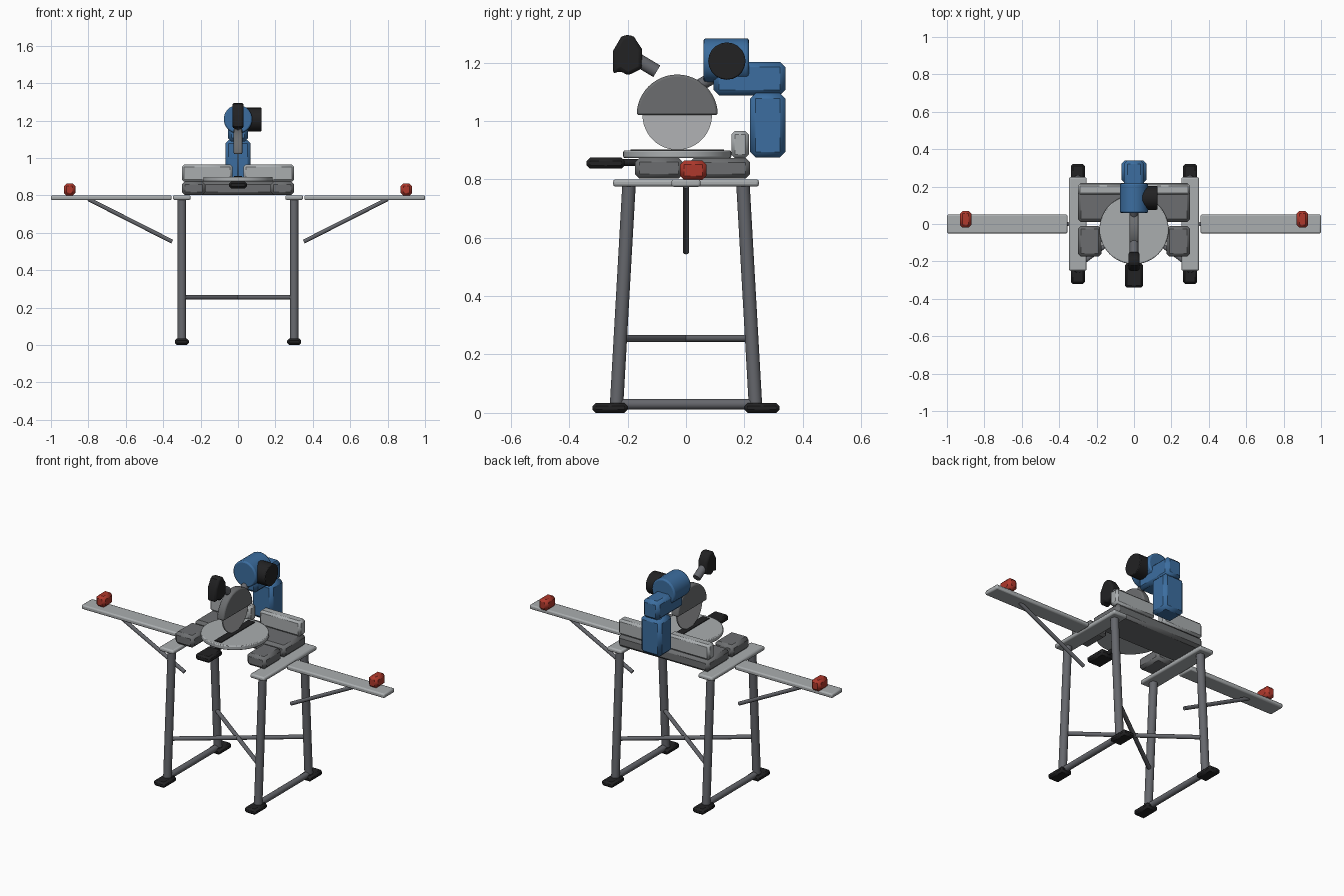
import bpy, bmesh, math
from mathutils import Vector

if "Cube" in bpy.data.objects:
    bpy.data.objects.remove(bpy.data.objects["Cube"], do_unlink=True)


def material(name, rgb):
    m = bpy.data.materials.new(name)
    m.use_nodes = True
    colour = (*rgb, 1.0)
    m.diffuse_color = colour
    m.node_tree.nodes["Principled BSDF"].inputs["Base Color"].default_value = colour
    return m


ALUMINIUM = material("light aluminium", (0.40, 0.42, 0.43))
STEEL = material("blade steel", (0.44, 0.45, 0.46))
TUBE = material("grey tube", (0.13, 0.135, 0.15))
CAST = material("dark cast metal", (0.15, 0.155, 0.16))
BLUE = material("blue paint", (0.045, 0.155, 0.35))
RED = material("red plastic", (0.43, 0.04, 0.025))
BLACK = material("black rubber", (0.016, 0.016, 0.017))


def finish(name, bm, mat, bevel=0.0, segments=1, smooth=True):
    bmesh.ops.recalc_face_normals(bm, faces=bm.faces)
    me = bpy.data.meshes.new(name)
    bm.to_mesh(me)
    bm.free()
    me.materials.append(mat)
    ob = bpy.data.objects.new(name, me)
    bpy.context.collection.objects.link(ob)
    if bevel:
        mod = ob.modifiers.new("Bevel", "BEVEL")
        mod.width = bevel
        mod.segments = segments
        mod.limit_method = "ANGLE"
        mod.angle_limit = math.radians(40)
    if smooth:
        bpy.ops.object.select_all(action="DESELECT")
        ob.select_set(True)
        bpy.context.view_layer.objects.active = ob
        bpy.ops.object.shade_smooth_by_angle(angle=math.radians(35))
    return ob


def box(name, xs, ys, zs, mat, bevel=0.01, segments=2):
    bm = bmesh.new()
    bmesh.ops.create_cube(bm, size=1)
    for v in bm.verts:
        for i, (lo, hi) in enumerate((xs, ys, zs)):
            v.co[i] = (lo + hi) / 2 + v.co[i] * (hi - lo)
    return finish(name, bm, mat, bevel, segments)


def rod(name, a, b, radius, mat, sides=24, bevel=0.0):
    a, b = Vector(a), Vector(b)
    bm = bmesh.new()
    bmesh.ops.create_cone(bm, cap_ends=True, segments=sides, radius1=radius,
                          radius2=radius, depth=(b - a).length)
    turn = (b - a).to_track_quat("Z", "Y").to_matrix()
    for v in bm.verts:
        v.co = turn @ v.co + (a + b) / 2
    return finish(name, bm, mat, bevel, 2)


def slab(name, outline, half, mat, bevel):
    """Side outline of (y, z) points, extruded across x."""
    bm = bmesh.new()
    face = bm.faces.new([bm.verts.new((-half, y, z)) for y, z in outline])
    new = bmesh.ops.extrude_face_region(bm, geom=[face])["geom"]
    for v in new:
        if isinstance(v, bmesh.types.BMVert):
            v.co.x = half
    return finish(name, bm, mat, bevel, 2)


def span(side, lo, hi):
    return tuple(sorted((side * lo, side * hi)))


# Stand, extension wings and base, mirrored left and right
for side, label in ((1, "left"), (-1, "right")):
    x = side * 0.3
    for end, place in ((-1, "front"), (1, "back")):
        rod(f"{place}_{label}_leg", (x, end * 0.238, 0.025), (x, end * 0.195, 0.785), 0.023, TUBE)
        box(f"{place}_{label}_foot", span(side, 0.262, 0.338), span(end, 0.2, 0.32),
            (0, 0.034), BLACK, 0.011, 1)
    rod(f"{label}_floor_rail", (x, -0.24, 0.03), (x, 0.24, 0.03), 0.018, TUBE)
    rod(f"{label}_diagonal_brace", (x, -0.225, 0.255), (-x, 0.225, 0.255), 0.012, TUBE, 16)
    box(f"{label}_mount_plate", span(side, 0.253, 0.348), (-0.25, 0.25), (0.775, 0.8), ALUMINIUM, 0.009)
    box(f"{label}_extension", span(side, 0.355, 1.0), (-0.05, 0.05), (0.774, 0.8), ALUMINIUM, 0.008)
    rod(f"{label}_extension_strut", (side * 0.352, 0, 0.553), (side * 0.8, 0, 0.78), 0.011, TUBE, 16)
    box(f"{label}_stop_block", span(side, 0.87, 0.93), (-0.02, 0.07), (0.798, 0.864), RED, 0.014, 1)
    box(f"{label}_base_wing", span(side, 0.175, 0.3), (-0.175, -0.01), (0.802, 0.875), CAST, 0.016, 1)
    box(f"{label}_fence", span(side, 0.03, 0.3), (0.155, 0.215), (0.873, 0.965), ALUMINIUM, 0.012, 1)

box("back_base", (-0.3, 0.3), (0.01, 0.22), (0.802, 0.873), CAST, 0.016, 1)

# Turntable with slot insert and swivel grip
rod("turntable", (0, -0.03, 0.873), (0, -0.03, 0.899), 0.185, ALUMINIUM, 48, 0.005)
box("kerf_insert", (-0.022, 0.022), (-0.19, 0.13), (0.895, 0.903), BLACK, 0)
rod("swivel_stem", (0, -0.23, 0.858), (0, -0.165, 0.858), 0.012, BLACK, 16)
box("swivel_grip", (-0.048, 0.048), (-0.34, -0.21), (0.837, 0.874), BLACK, 0.011, 1)

# Blade and its half-round guard
AXLE_Y, AXLE_Z = -0.03, 1.02
rod("blade", (-0.004, AXLE_Y, AXLE_Z), (0.004, AXLE_Y, AXLE_Z), 0.119, STEEL, 48)
arc = [math.pi * i / 24 for i in range(25)]
guard = [(AXLE_Y + 0.139 * math.cos(t), AXLE_Z + 0.139 * math.sin(t)) for t in arc]
slab("blade_guard", guard, 0.023, CAST, 0.008)

# Operating handle
rod("handle_stem", (0, -0.175, 1.215), (0, -0.1, 1.17), 0.023, TUBE)
grip = [(-0.25, 1.16), (-0.225, 1.172), (-0.2, 1.155), (-0.15, 1.18), (-0.15, 1.245),
        (-0.178, 1.288), (-0.2, 1.297), (-0.222, 1.288), (-0.25, 1.24)]
slab("handle_grip", grip, 0.03, BLACK, 0.012)

# Head, motor and rear column
rod("head_link", (0, 0.0, 1.095), (0, 0.12, 1.165), 0.021, TUBE)
rod("head_housing", (0, 0.06, 1.207), (0, 0.216, 1.207), 0.076, BLUE, 32, 0.008)
rod("motor", (0.04, 0.14, 1.205), (0.125, 0.14, 1.205), 0.064, BLACK, 20, 0.004)
box("upper_arm", (-0.053, 0.053), (0.095, 0.34), (1.088, 1.202), BLUE, 0.018, 1)
box("rear_column", (-0.068, 0.068), (0.22, 0.34), (0.875, 1.095), BLUE, 0.018, 1)
